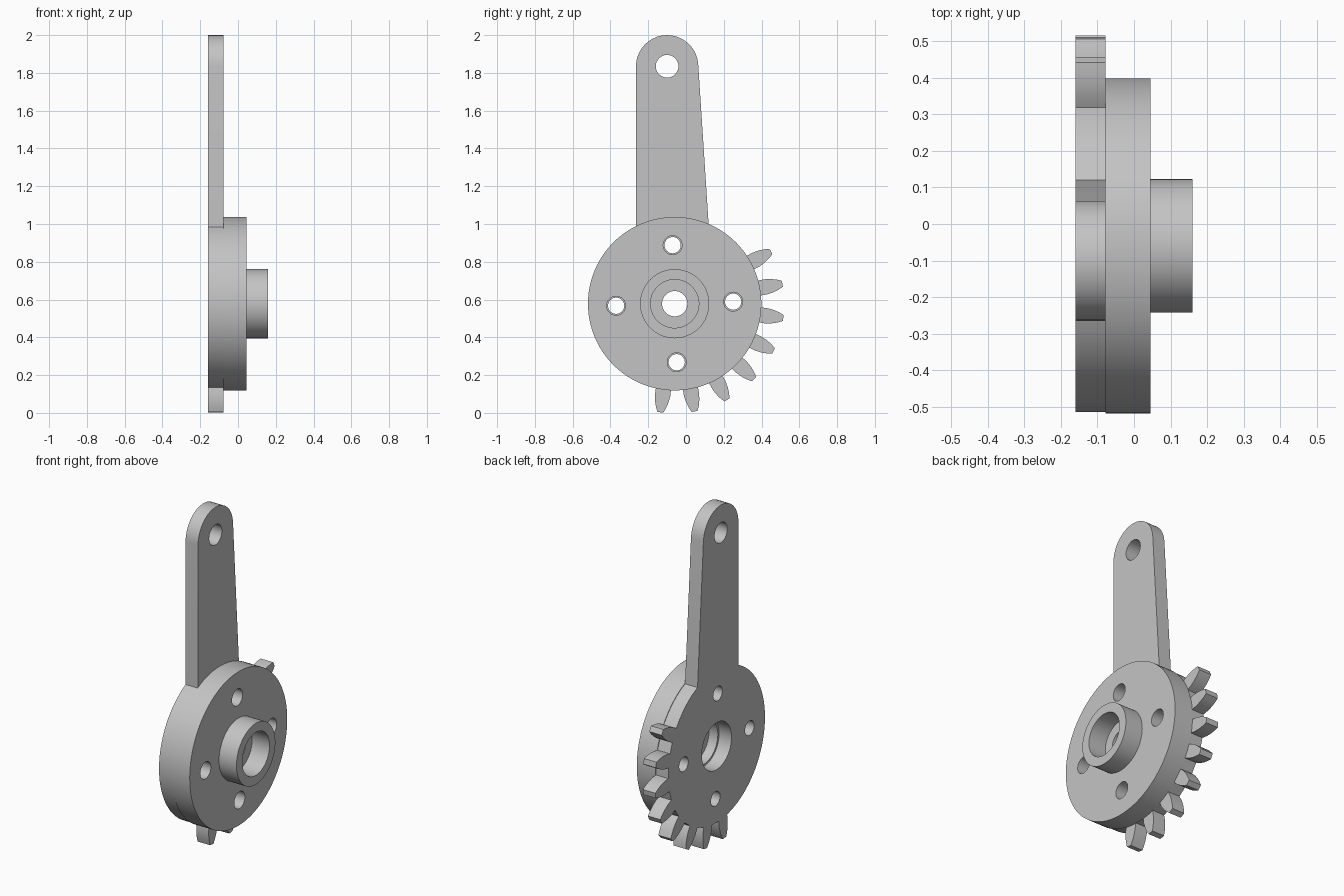
import bpy, bmesh
from math import sin, cos, radians, pi

cube = bpy.data.objects.get("Cube")
if cube:
    bpy.data.objects.remove(cube, do_unlink=True)

grey = bpy.data.materials.new("plain grey")
grey.use_nodes = True
colour = (0.55, 0.55, 0.55, 1)
grey.diffuse_color = colour
grey.node_tree.nodes["Principled BSDF"].inputs["Base Color"].default_value = colour

CY, CZ = -0.06, 0.578          # wheel axis
BACK, MID, FACE, END = -0.16, -0.078, 0.045, 0.16
DISC_R, ROOT_R, TIP_R = 0.459, 0.455, 0.58
BORE_R = 0.128


def polar(r, deg, cy=CY, cz=CZ):
    a = radians(deg)
    return (cy + r * cos(a), cz + r * sin(a))


def arc(r, start, stop, steps, cy=CY, cz=CZ):
    return [polar(r, start + (stop - start) * i / steps, cy, cz) for i in range(steps + 1)]


def circle(r, cy=CY, cz=CZ, sides=64):
    return arc(r, 0, 360, sides, cy, cz)[:-1]


def slab(name, x0, x1, *loops):
    """Extrude an outline with holes along x."""
    bm = bmesh.new()
    edges = []
    for loop in loops:
        vs = [bm.verts.new((x0, y, z)) for y, z in loop]
        edges += [bm.edges.new((vs[i - 1], vs[i])) for i in range(len(vs))]
    bmesh.ops.triangle_fill(bm, edges=edges, use_beauty=True)
    out = bmesh.ops.extrude_face_region(bm, geom=bm.faces[:])
    moved = [g for g in out["geom"] if isinstance(g, bmesh.types.BMVert)]
    bmesh.ops.translate(bm, verts=moved, vec=(x1 - x0, 0, 0))
    bmesh.ops.recalc_face_normals(bm, faces=bm.faces[:])
    mesh = bpy.data.meshes.new(name)
    bm.to_mesh(mesh)
    bm.free()
    mesh.materials.append(grey)
    obj = bpy.data.objects.new(name, mesh)
    bpy.context.collection.objects.link(obj)
    bpy.ops.object.select_all(action="DESELECT")
    obj.select_set(True)
    bpy.context.view_layer.objects.active = obj
    bpy.ops.object.shade_smooth_by_angle(angle=radians(30))
    return obj


def screw_holes(r):
    return [circle(r, *polar(0.31, 2 + 90 * k), 32) for k in range(4)]


# Tooth flank as (radius, half width), root to tip
FLANK = [(ROOT_R, 0.040), (0.49, 0.041), (0.525, 0.036), (0.555, 0.027), (TIP_R, 0.016)]


def tooth(deg):
    side = [(r, w / r * 180 / pi) for r, w in FLANK]
    return ([polar(r, deg - a) for r, a in side] +
            [polar(r, deg + a) for r, a in reversed(side)])


# Back plate: round body, eight gear teeth and the tapered lever arm
outline = arc(ROOT_R, 116.8, 255, 36)
for k in range(8):
    outline += tooth(-97.5 + 18 * k)
outline += arc(ROOT_R, 36, 66.7, 8)
ARM_Y, ARM_Z = -0.1, 1.835
outline += arc(0.165, 3.5, 180, 20, ARM_Y, ARM_Z)
slab("toothed_lever_plate", BACK, MID, outline, circle(0.14),
     circle(0.06, ARM_Y, ARM_Z, 32), *screw_holes(0.043))

# Main disc, hub tube and the thin web across the bore
slab("main_disc", MID, FACE, circle(DISC_R, sides=96), circle(BORE_R), *screw_holes(0.05))
slab("hub_tube", FACE, END, circle(0.183), circle(BORE_R))
slab("bore_web", -0.02, FACE, circle(BORE_R), circle(0.067))
